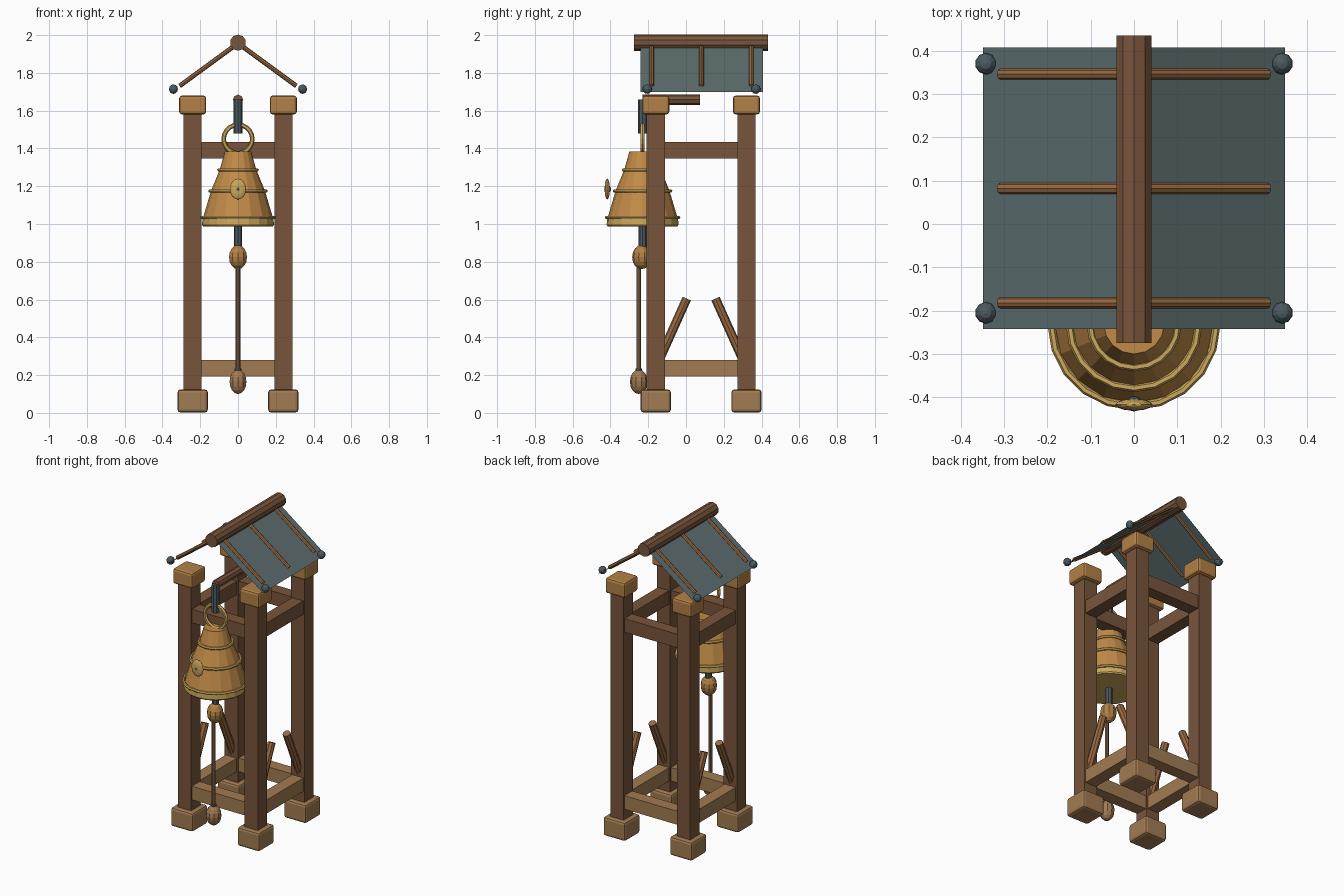
import bpy, bmesh, math
from mathutils import Vector

if "Cube" in bpy.data.objects:
    bpy.data.objects.remove(bpy.data.objects["Cube"])


def mat(name, hexcol):
    m = bpy.data.materials.new(name)
    ch = [int(hexcol[i:i + 2], 16) / 255 for i in (0, 2, 4)]
    lin = [c / 12.92 if c <= 0.04045 else ((c + 0.055) / 1.055) ** 2.4 for c in ch]
    m.diffuse_color = (*lin, 1)
    m.use_nodes = True
    m.node_tree.nodes["Principled BSDF"].inputs["Base Color"].default_value = m.diffuse_color
    return m


DARK = mat("dark wood", "79553B")
TAN = mat("weathered wood", "A27C52")
CAP = mat("golden wood", "B38146")
BATTEN = mat("batten wood", "9A6A42")
ROPE = mat("rope brown", "86664B")
BRONZE = mat("bronze", "C28B48")
GOLD = mat("pale gold", "CDA85C")
ROOF = mat("roof slate", "5C6C6D")
IRON = mat("iron", "4C5A61")


def finish(name, material):
    ob = bpy.context.object
    ob.name = name
    ob.data.materials.append(material)
    return ob


def box(name, loc, size, material, bevel=0):
    bpy.ops.mesh.primitive_cube_add(size=1, location=loc)
    ob = finish(name, material)
    ob.data.transform(ob.matrix_world.Diagonal((*size, 1)))
    if bevel:
        mod = ob.modifiers.new("soft edges", 'BEVEL')
        mod.width = bevel
        mod.segments = 2
    return ob


def rod(name, a, b, r, material, sides=8):
    a, b = Vector(a), Vector(b)
    bpy.ops.mesh.primitive_cylinder_add(vertices=sides, radius=r, depth=(b - a).length,
                                        location=(a + b) / 2)
    ob = finish(name, material)
    ob.rotation_euler = (b - a).to_track_quat('Z', 'Y').to_euler()
    return ob


def ball(name, loc, scale, material, seg=10, rings=8):
    bpy.ops.mesh.primitive_uv_sphere_add(segments=seg, ring_count=rings, radius=1, location=loc)
    ob = finish(name, material)
    ob.scale = scale
    return ob


def hoop(name, loc, major, minor, material, rot=(0, 0, 0)):
    bpy.ops.mesh.primitive_torus_add(major_segments=20, minor_segments=6, major_radius=major,
                                     minor_radius=minor, location=loc, rotation=rot)
    return finish(name, material)


def lathe(name, center, profile, material, sides=16):
    bm = bmesh.new()
    rows = [[bm.verts.new((r * math.sin(2 * math.pi * i / sides),
                           r * math.cos(2 * math.pi * i / sides), z)) for i in range(sides)]
            for r, z in profile]
    for lo, hi in zip(rows, rows[1:]):
        for i in range(sides):
            j = (i + 1) % sides
            bm.faces.new((lo[i], lo[j], hi[j], hi[i]))
    bm.faces.new(rows[0])
    bm.faces.new(rows[-1])
    bmesh.ops.recalc_face_normals(bm, faces=bm.faces)
    me = bpy.data.meshes.new(name)
    bm.to_mesh(me)
    bm.free()
    ob = bpy.data.objects.new(name, me)
    ob.location = center
    me.materials.append(material)
    bpy.context.collection.objects.link(ob)
    return ob


PX, YF, YB = 0.24, -0.16, 0.32      # post centres
YM = (YF + YB) / 2
BY = -0.23                          # bell axis

# Posts with feet and caps
for x in (-PX, PX):
    for y in (YF, YB):
        box("post", (x, y, 0.85), (0.096, 0.096, 1.5), DARK)
        box("post_foot", (x, y, 0.063), (0.16, 0.16, 0.122), TAN, 0.015)
        box("post_cap", (x, y, 1.63), (0.143, 0.143, 0.1), CAP, 0.015)
        # Leaning brace
        s = 1 if y == YF else -1
        rod("brace", (x, y, 0.24), (x, y + s * 0.164, 0.605), 0.024, BATTEN)

# Rails round the frame, low and high
for z, m, label in ((0.237, TAN, "lower_rail"), (1.39, DARK, "upper_rail")):
    for y in (YF, YB):
        box(label, (0, y, z), (2 * PX, 0.08, 0.088), m)
    for x in (-PX, PX):
        box(label, (x, YM, z), (0.08, YB - YF, 0.088), m)

# Roof: ridge, thin panels, battens and corner balls
rod("ridge_beam", (0, -0.275, 1.96), (0, 0.435, 1.96), 0.043, DARK, 10)
for s in (-1, 1):
    me = bpy.data.meshes.new("roof_panel")
    pts = [(0, -0.242, 1.955), (s * 0.348, -0.242, 1.70),
           (s * 0.348, 0.407, 1.70), (0, 0.407, 1.955)]
    me.from_pydata(pts if s > 0 else pts[::-1], [], [(0, 1, 2, 3)])
    me.materials.append(ROOF)
    bpy.context.collection.objects.link(bpy.data.objects.new("roof_panel", me))
    for y in (-0.182, 0.082, 0.346):
        rod("roof_batten", (0, y, 1.957), (s * 0.309, y, 1.731), 0.0125, BATTEN)
    for y in (-0.205, 0.37):
        ball("roof_corner_ball", (s * 0.342, y, 1.714), (0.025,) * 3, IRON, 10, 6)

# Hanging arm, iron hanger and ring
rod("hanging_arm", (0, -0.23, 1.658), (0, 0.075, 1.658), 0.027, DARK)
rod("hanger", (0, BY, 1.48), (0, BY, 1.66), 0.024, IRON)
hoop("bell_ring", (0, BY, 1.45), 0.076, 0.012, GOLD, (math.pi / 2, 0, 0))

# Bell body, rim and bands
lathe("bell_body", (0, BY, 0),
      [(0.18, 1.0), (0.183, 1.04), (0.143, 1.175), (0.097, 1.287), (0.07, 1.383)], BRONZE)
lathe("bell_rim", (0, BY, 0), [(0.184, 0.987), (0.19, 0.995), (0.188, 1.035)], GOLD, 20)
for z, r in ((1.287, 0.101), (1.175, 0.149), (1.035, 0.191)):
    hoop("bell_band", (0, BY, z), r, 0.009, GOLD)

# Medallion on the bell front
ball("medallion", (0, -0.417, 1.185), (0.043, 0.014, 0.055), GOLD, 12, 8)
ball("medallion_stud", (0, -0.415, 1.185), (0.02, 0.018, 0.02), IRON)

# Clapper, rope and handles
rod("clapper_rod", (0, BY, 0.86), (0, BY, 1.0), 0.021, IRON)
ball("clapper_knob", (0, -0.235, 0.825), (0.05, 0.05, 0.064), CAP)
rod("pull_rope", (0, -0.25, 0.18), (0, -0.25, 0.82), 0.012, ROPE)
rod("handle_collar", (0, -0.25, 0.2), (0, -0.25, 0.235), 0.018, IRON)
ball("rope_handle", (0, -0.25, 0.165), (0.047, 0.047, 0.065), TAN)
